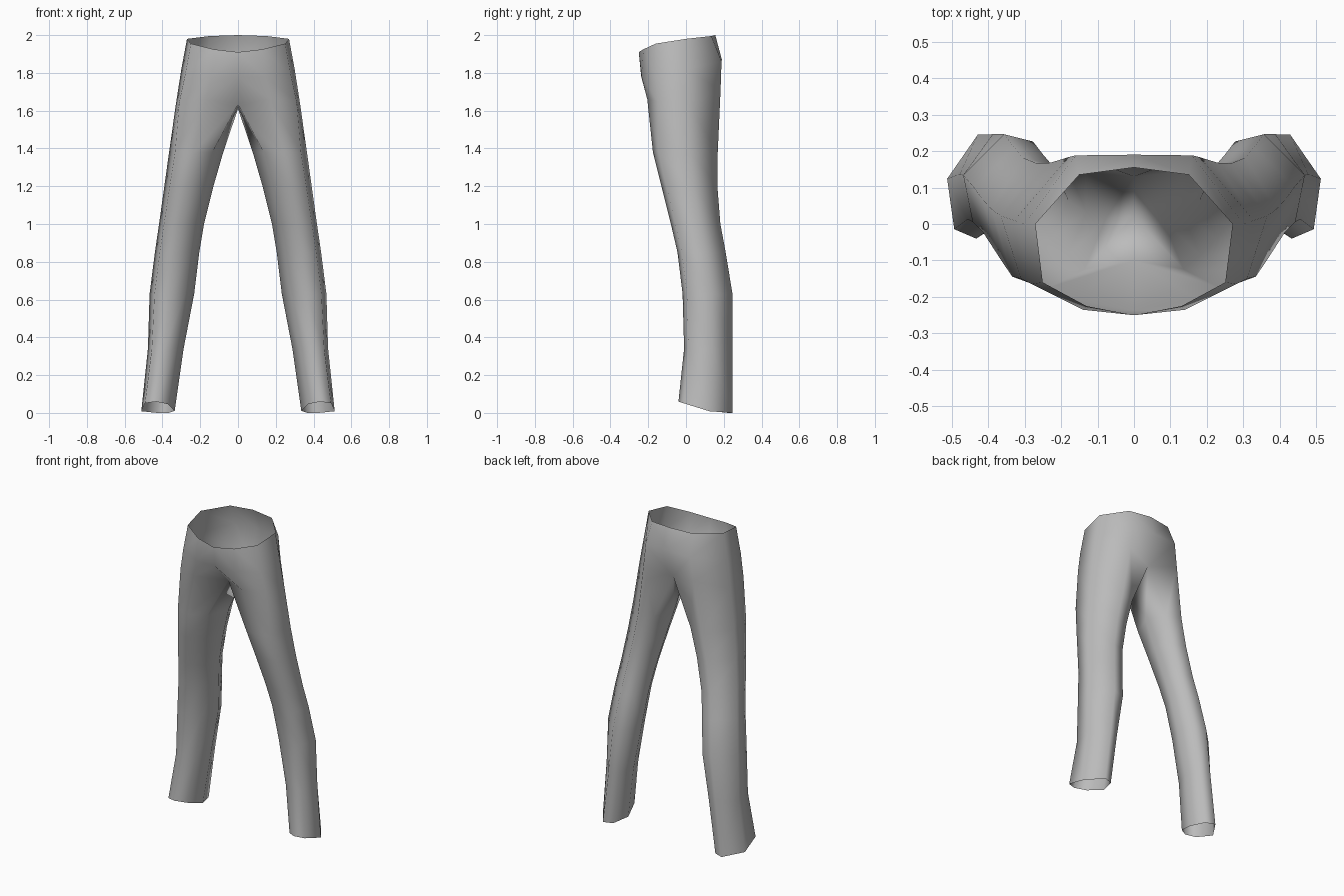
import bpy, bmesh

if "Cube" in bpy.data.objects:
    bpy.data.objects.remove(bpy.data.objects["Cube"])

# Cloth colour
cloth = bpy.data.materials.new("grey_cloth")
cloth.diffuse_color = (0.5, 0.5, 0.5, 1)
cloth.use_nodes = True
cloth.node_tree.nodes["Principled BSDF"].inputs["Base Color"].default_value = cloth.diffuse_color

# Hip half-rows, running from front centre round the side to back centre
HIP_ROWS = [
    [(0, -.25, 1.91), (.13, -.225, 1.925), (.25, -.16, 1.955),
     (.27, 0, 1.98), (.15, .135, 1.995), (0, .155, 2)],
    [(0, -.237, 1.78), (.14, -.235, 1.78), (.28, -.165, 1.79),
     (.30, 0, 1.82), (.16, .188, 1.86), (0, .19, 1.87)],
    [(0, -.10, 1.635), (.17, -.205, 1.66), (.31, -.15, 1.65),
     (.328, .01, 1.64), (.18, .183, 1.71), (0, .13, 1.67)],
]
CROTCH = (0, .02, 1.61)

# Leg cross-section on a unit box, starting at the front inner corner
SECTION = [(-.6, -.7), (.1, -1), (.78, -.82), (1, .15), (.05, 1), (-.62, .85), (-1, .1)]
# Leg levels: height, inner x, outer x, front y, back y
LEVELS = [
    (1.38, .078, .365, -.175, .168),
    (1.20, .130, .390, -.130, .166),
    (1.00, .180, .418, -.080, .182),
    (.85, .205, .440, -.045, .210),
    (.63, .232, .468, -.018, .246),
    (.34, .288, .477, -.010, .246),
    (0, .335, .512, -.040, .245),
]

bm = bmesh.new()


def bridge(upper, lower, closed):
    n = len(upper)
    for i in range(n if closed else n - 1):
        j = (i + 1) % n
        bm.faces.new((upper[i], lower[i], lower[j], upper[j]))


# Waist and hips
rows = [[bm.verts.new(p) for p in row] for row in HIP_ROWS]
for upper, lower in zip(rows, rows[1:]):
    bridge(upper, lower, False)

# Leg, hanging from the last hip row closed by the crotch point
ring = rows[-1] + [bm.verts.new(CROTCH)]
for z, x0, x1, y0, y1 in LEVELS:
    lower = []
    for u, v in SECTION:
        x = (x0 + x1) / 2 + u * (x1 - x0) / 2
        y = (y0 + y1) / 2 + v * (y1 - y0) / 2
        # The hem rises towards the front
        h = z if z else max(0, .01 + .31 * (.12 - y))
        lower.append(bm.verts.new((x, y, h)))
    bridge(ring, lower, True)
    ring = lower

mesh = bpy.data.meshes.new("trousers")
bm.to_mesh(mesh)
bm.free()
mesh.materials.append(cloth)
mesh.shade_smooth()
trousers = bpy.data.objects.new("trousers", mesh)
bpy.context.collection.objects.link(trousers)

# Second leg
mirror = trousers.modifiers.new("mirror", 'MIRROR')
mirror.use_clip = True
mirror.merge_threshold = .001
